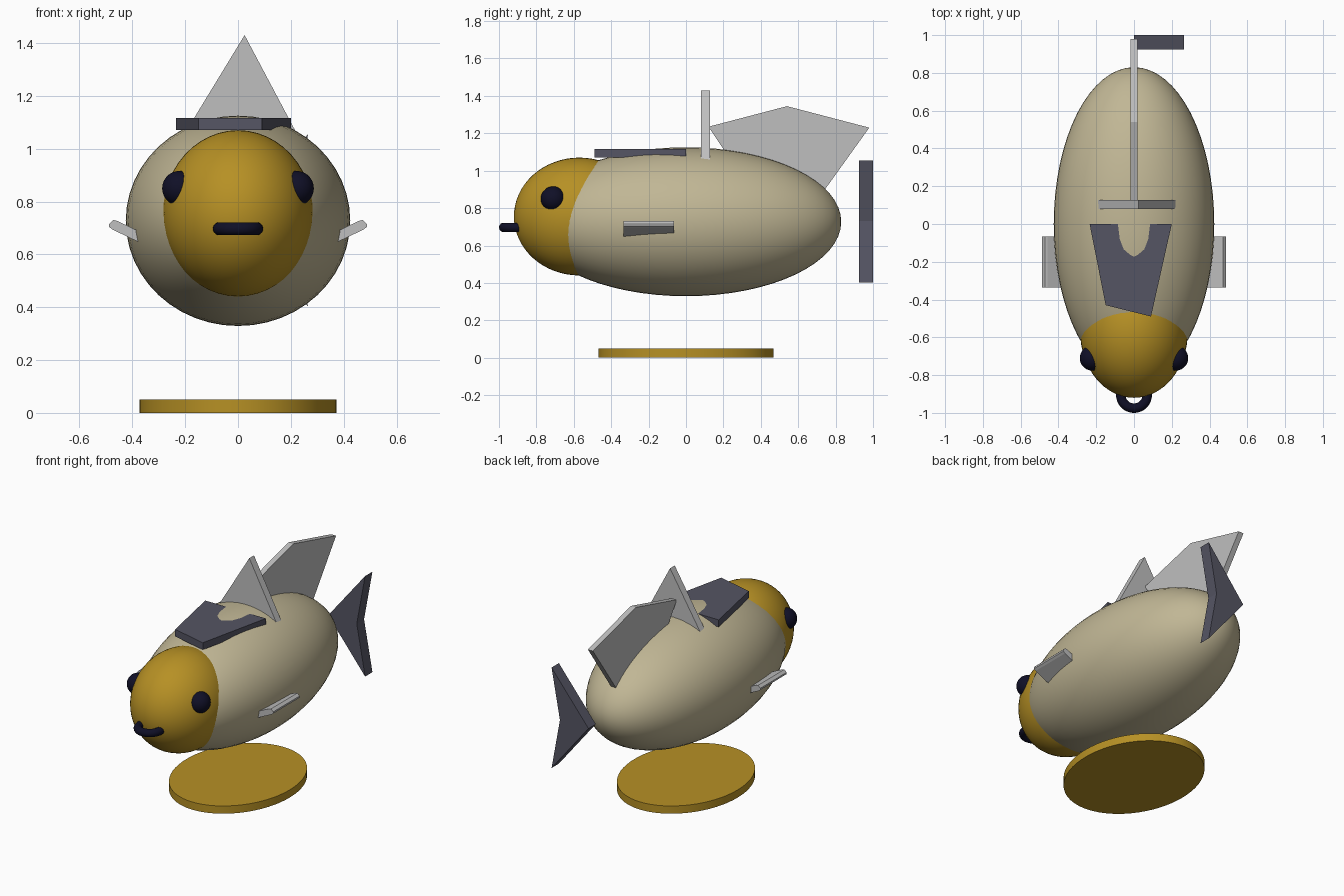
import bpy, bmesh, math
from mathutils import Vector

if "Cube" in bpy.data.objects:
    bpy.data.objects.remove(bpy.data.objects["Cube"])


def material(name, rgb):
    m = bpy.data.materials.new(name)
    m.diffuse_color = (*rgb, 1)
    m.use_nodes = True
    m.node_tree.nodes["Principled BSDF"].inputs["Base Color"].default_value = m.diffuse_color
    return m


BEIGE = material("beige", (0.53, 0.47, 0.30))
GOLD = material("gold", (0.47, 0.28, 0.018))
GREY = material("light_grey", (0.52, 0.52, 0.52))
SLATE = material("slate", (0.09, 0.09, 0.125))
DARK = material("near_black", (0.005, 0.005, 0.02))


def finish(name, mat, smooth=True):
    ob = bpy.context.object
    ob.name = name
    ob.data.materials.append(mat)
    if smooth:
        bpy.ops.object.shade_smooth_by_angle(angle=math.radians(35))
    return ob


def ellipsoid(name, center, radii, mat):
    # poles lie along the length of the fish
    bpy.ops.mesh.primitive_uv_sphere_add(segments=48, ring_count=32, radius=1)
    ob = bpy.context.object
    for v in ob.data.vertices:
        x, y, z = v.co
        v.co = Vector((x * radii[0], -z * radii[1], y * radii[2]))
    ob.location = center
    return finish(name, mat)


def plate(name, outline, axis, lo, hi, mat):
    """Extrude a flat outline along one axis, from lo to hi."""
    bm = bmesh.new()

    def point(p, d):
        c = list(p)
        c.insert(axis, d)
        return bm.verts.new(c)

    a = [point(p, lo) for p in outline]
    b = [point(p, hi) for p in outline]
    bm.faces.new(a)
    bm.faces.new(b[::-1])
    n = len(outline)
    for i in range(n):
        j = (i + 1) % n
        bm.faces.new((a[i], b[i], b[j], a[j]))
    bmesh.ops.recalc_face_normals(bm, faces=bm.faces)
    me = bpy.data.meshes.new(name)
    bm.to_mesh(me)
    bm.free()
    ob = bpy.data.objects.new(name, me)
    me.materials.append(mat)
    bpy.context.collection.objects.link(ob)
    return ob


# Body and head
ellipsoid("body", (0, 0, 0.727), (0.425, 0.83, 0.398), BEIGE)
ellipsoid("head", (0, -0.57, 0.755), (0.285, 0.35, 0.315), GOLD)

# Eyes
for side, label in ((-1, "left"), (1, "right")):
    ellipsoid(label + "_eye", (side * 0.221, -0.71, 0.85), (0.066,) * 3, DARK)

# Ring mouth
bpy.ops.mesh.primitive_torus_add(location=(0, -0.905, 0.697), major_radius=0.07,
                                 minor_radius=0.025, major_segments=40, minor_segments=14)
finish("mouth", DARK)

# Oval base
bpy.ops.mesh.primitive_cylinder_add(vertices=64, radius=1, depth=0.05, location=(0, 0, 0.025))
bpy.context.object.scale = (0.372, 0.468, 1)
bpy.ops.object.transform_apply(location=False, rotation=False, scale=True)
finish("base", GOLD)

# Side fins: tilted slabs with rounded outer tips
fin = [(0.30, 0.652), (0.458, 0.727), (0.472, 0.73), (0.488, 0.715),
       (0.488, 0.704), (0.475, 0.694), (0.30, 0.61)]
for side, label in ((-1, "left"), (1, "right")):
    plate(label + "_side_fin", [(side * x, z) for x, z in fin], 1, -0.335, -0.065, GREY)

# Upright triangular fin across the back
plate("cross_fin", [(0.025, 1.43), (0.253, 1.0), (-0.237, 1.0)], 1, 0.08, 0.128, GREY)

# Long fin along the back
plate("back_fin", [(0.12, 1.235), (0.54, 1.345), (0.98, 1.23), (0.70, 0.84), (0.29, 0.98)],
      0, -0.018, 0.018, GREY)

# Flat saddle plate
plate("saddle_plate", [(-0.235, 0), (0.2, 0), (0.09, -0.49), (-0.15, -0.43)],
      2, 1.07, 1.116, SLATE)

# Notched tail
plate("tail", [(0, 0.73), (0.265, 1.055), (0.205, 0.73), (0.265, 0.403)],
      1, 0.925, 1.0, SLATE)
